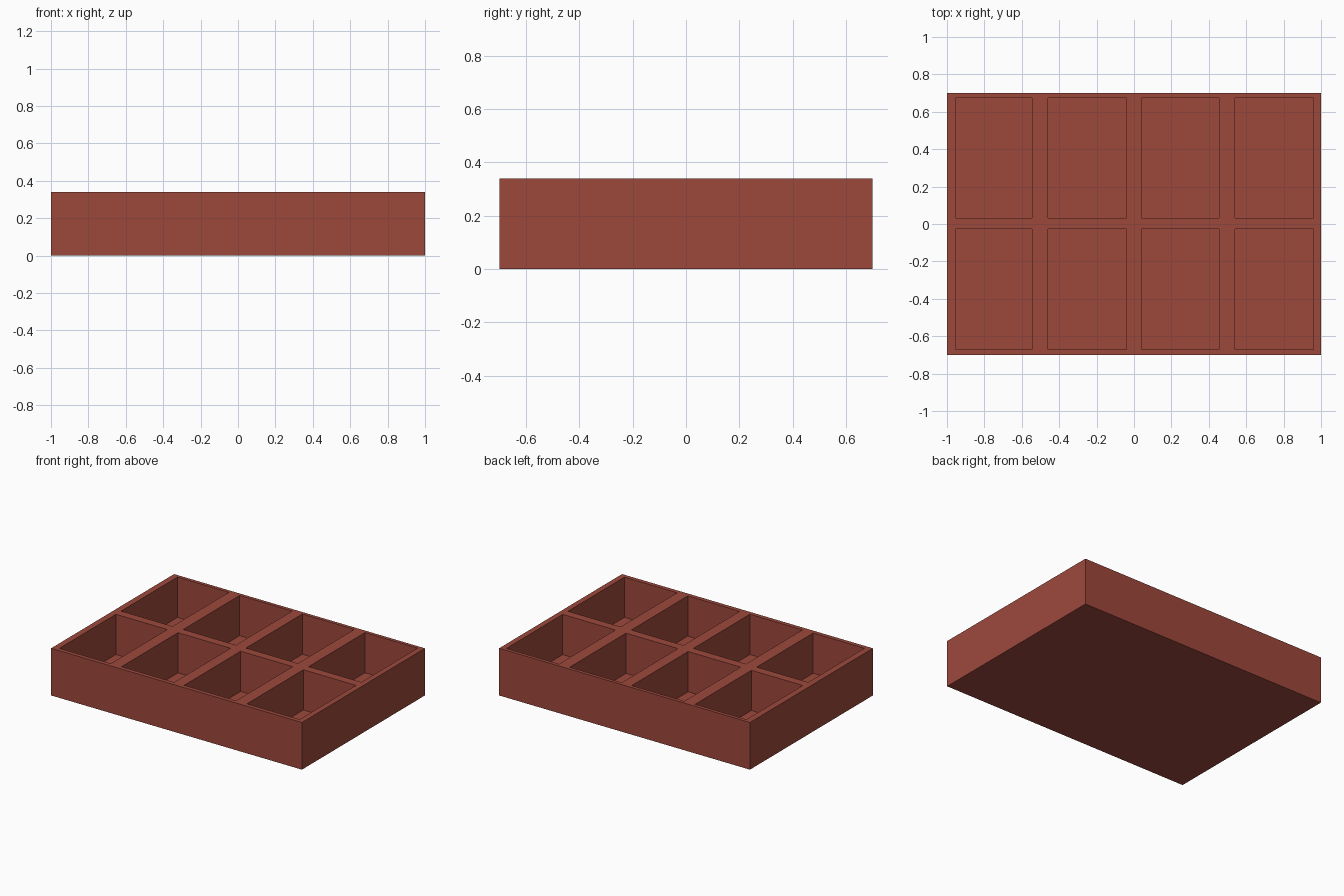
import bpy, bmesh

if "Cube" in bpy.data.objects:
    bpy.data.objects.remove(bpy.data.objects["Cube"])

mat = bpy.data.materials.new("brick red")
mat.diffuse_color = (0.34, 0.066, 0.046, 1)
mat.use_nodes = True
mat.node_tree.nodes["Principled BSDF"].inputs["Base Color"].default_value = mat.diffuse_color

HEIGHT, FLOOR = 0.34, 0.05
# Cut lines: walls at even intervals, pockets at odd intervals
xs = [-1, -0.955, -0.545, -0.46, -0.04, 0.04, 0.455, 0.54, 0.96, 1]
ys = [-0.7, -0.67, -0.027, 0.033, 0.675, 0.7]

bm = bmesh.new()


def box(x0, x1, y0, y1, z0, z1):
    v = [bm.verts.new((x, y, z)) for z in (z0, z1)
         for x, y in ((x0, y0), (x1, y0), (x1, y1), (x0, y1))]
    return v


def quad(*v):
    return bm.faces.new(v)


# Rim: a grid of top faces, with a sunken box in every pocket cell
top = [[bm.verts.new((x, y, HEIGHT)) for y in ys] for x in xs]
for i in range(len(xs) - 1):
    for j in range(len(ys) - 1):
        ring = [top[i][j], top[i + 1][j], top[i + 1][j + 1], top[i][j + 1]]
        if i % 2 and j % 2:
            low = [bm.verts.new((v.co.x, v.co.y, FLOOR)) for v in ring]
            quad(*low)
            for k in range(4):
                n = (k + 1) % 4
                quad(ring[k], ring[n], low[n], low[k])
        else:
            quad(*ring)

# Outer walls and underside
nx, ny = len(xs) - 1, len(ys) - 1
border = ([top[i][0] for i in range(nx)] + [top[nx][j] for j in range(ny)]
          + [top[i][ny] for i in range(nx, 0, -1)]
          + [top[0][j] for j in range(ny, 0, -1)])
base = [bm.verts.new((v.co.x, v.co.y, 0)) for v in border]
for k in range(len(border)):
    n = (k + 1) % len(border)
    quad(border[k], base[k], base[n], border[n])
quad(*reversed(base))

# Merge the coplanar strips into clean flat faces
bmesh.ops.recalc_face_normals(bm, faces=bm.faces[:])
bmesh.ops.dissolve_limit(bm, angle_limit=0.01, verts=bm.verts[:], edges=bm.edges[:])

mesh = bpy.data.meshes.new("compartment_tray")
bm.to_mesh(mesh)
bm.free()
mesh.materials.append(mat)
tray = bpy.data.objects.new("compartment_tray", mesh)
bpy.context.collection.objects.link(tray)
